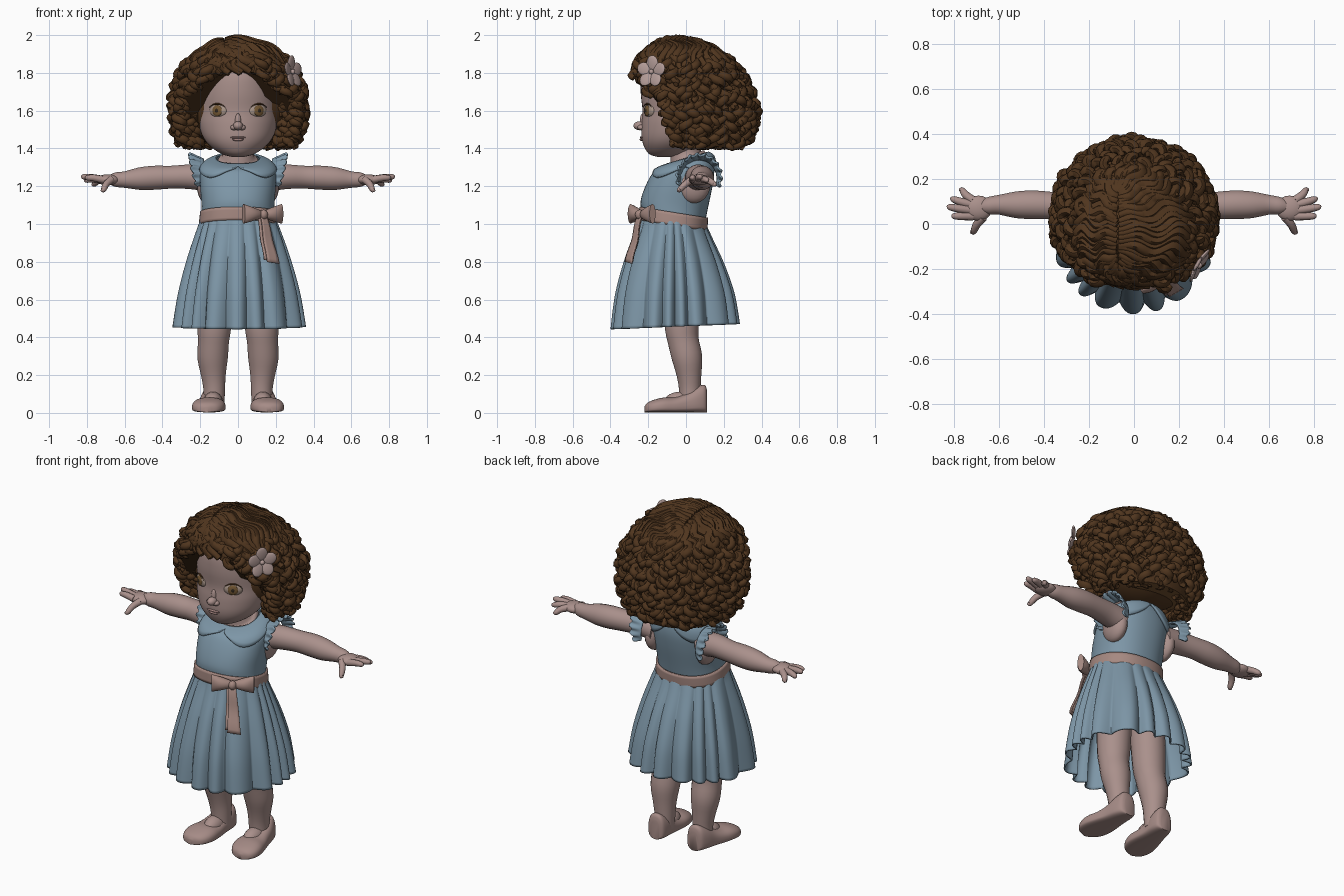
import bpy, bmesh, random
from math import sin, cos, pi, radians, sqrt, copysign
from mathutils import Vector, Matrix

random.seed(4)
old = bpy.data.objects.get("Cube")
if old:
    bpy.data.objects.remove(old, do_unlink=True)


def material(name, *rgb):
    m = bpy.data.materials.new(name)
    m.use_nodes = True
    m.diffuse_color = (*rgb, 1)
    m.node_tree.nodes["Principled BSDF"].inputs["Base Color"].default_value = (*rgb, 1)
    return m


skin = material("skin", .40, .28, .26)
blue = material("dress_blue", .205, .305, .385)
pink = material("sash_pink", .38, .25, .22)
brown = material("hair_brown", .08, .036, .013)
shoe_pink = material("shoe_pink", .38, .26, .24)
petal_pink = material("petal_pink", .45, .33, .31)
eye_white = material("eye_white", .38, .29, .24)
amber = material("iris_amber", .18, .10, .035)
black = material("pupil_black", .03, .02, .012)
lip = material("lip_rose", .37, .23, .215)


def finish(name, bm, mat, thick=0):
    bmesh.ops.recalc_face_normals(bm, faces=bm.faces)
    me = bpy.data.meshes.new(name)
    bm.to_mesh(me)
    bm.free()
    me.materials.append(mat)
    ob = bpy.data.objects.new(name, me)
    bpy.context.collection.objects.link(ob)
    bpy.ops.object.select_all(action='DESELECT')
    ob.select_set(True)
    bpy.context.view_layer.objects.active = ob
    bpy.ops.object.shade_smooth_by_angle(angle=radians(60))
    if thick:
        mod = ob.modifiers.new("thickness", 'SOLIDIFY')
        mod.thickness = thick


def skin_rings(bm, rings, closed=True, caps=True):
    vs = [[bm.verts.new(p) for p in r] for r in rings]
    n = len(vs[0])
    for r, q in zip(vs, vs[1:]):
        for i in range(n if closed else n - 1):
            j = (i + 1) % n
            bm.faces.new((r[i], r[j], q[j], q[i]))
    if caps:
        bm.faces.new(vs[0])
        bm.faces.new(vs[-1])


def surface(name, f, nu, nv, mat, closed=True, caps=True, thick=0):
    bm = bmesh.new()
    du = nu if closed else nu - 1
    skin_rings(bm, [[f(i / du, j / nv) for i in range(nu)] for j in range(nv + 1)], closed, caps)
    finish(name, bm, mat, thick)


def sample(rows, t):
    """Smooth interpolation through rows of numbers."""
    u = t * (len(rows) - 1)
    i = min(int(u), len(rows) - 2)
    f = u - i
    a, b, c, d = (rows[min(max(i + k, 0), len(rows) - 1)] for k in (-1, 0, 1, 2))
    return [q + f / 2 * (r - p + f * (2 * p - 5 * q + 4 * r - s + f * (3 * (q - r) + s - p)))
            for p, q, r, s in zip(a, b, c, d)]


def tube(bm, pts, radii, n=6):
    side, rings = None, []
    for i, p in enumerate(pts):
        t = (pts[min(i + 1, len(pts) - 1)] - pts[max(i - 1, 0)]).normalized()
        side = t.orthogonal() if side is None else side - t * side.dot(t)
        side.normalize()
        up = t.cross(side)
        rings.append([p + radii[i] * (side * cos(2 * pi * k / n) + up * sin(2 * pi * k / n)) for k in range(n)])
    skin_rings(bm, rings)


def limb(bm, rows, n=20, steps=24):
    s = [sample(rows, i / steps) for i in range(steps + 1)]
    tube(bm, [Vector(r[:3]) for r in s], [r[3] for r in s], n)


def blob(bm, loc, size, rot=Matrix(), seg=20):
    mat = Matrix.Translation(loc) @ rot @ Matrix.Diagonal((*size, 1))
    bmesh.ops.create_uvsphere(bm, u_segments=seg, v_segments=seg // 2 + 2, radius=1, matrix=mat)


def body_point(rows, u, t, e=.9):
    """Rows hold height, front y, back y, half width, slope."""
    z, yf, yb, rx, slope = sample(rows, t)
    c, s = cos(2 * pi * u), sin(2 * pi * u)
    dy = (yb - yf) / 2 * copysign(abs(s) ** e, s)
    return Vector((rx * copysign(abs(c) ** e, c), (yf + yb) / 2 + dy, z + slope * dy))


# Head, neck and face
head = [(1.355, -.15, -.06, .03, 0), (1.37, -.195, 0, .085, 0), (1.41, -.222, .06, .145, 0),
        (1.46, -.235, .12, .185, 0), (1.53, -.235, .17, .208, 0), (1.6, -.23, .2, .214, 0),
        (1.7, -.24, .2, .208, 0), (1.8, -.232, .18, .18, 0), (1.88, -.18, .13, .12, 0), (1.91, -.05, .03, .02, 0)]
surface("head", lambda u, t: body_point(head, u, t, 1), 48, 40, skin)
bm = bmesh.new()
limb(bm, [(0, .01, 1.28, .12), (0, .01, 1.335, .11), (0, 0, 1.37, .082), (0, 0, 1.46, .08)])
finish("neck", bm, skin)
bm = bmesh.new()
blob(bm, (0, -.244, 1.52), (.026, .034, .024))
blob(bm, (0, -.23, 1.545), (.016, .014, .04))
for s in (1, -1):
    blob(bm, (s * .022, -.236, 1.511), (.018, .021, .015))
finish("nose", bm, skin)
bm = bmesh.new()
blob(bm, (0, -.234, 1.458), (.042, .011, .006))
blob(bm, (0, -.233, 1.447), (.03, .013, .008))
finish("lips", bm, lip)
for s, tag in ((1, "left"), (-1, "right")):
    turn = Matrix.Rotation(s * radians(28), 4, 'Z')
    p, out = Vector((s * .106, -.198, 1.6)), turn @ Vector((0, -1, 0))
    for part, push, size, mat in (("eye", -.004, (.052, .018, .036), eye_white),
                                  ("iris", .009, (.029, .008, .029), amber),
                                  ("pupil", .014, (.011, .005, .012), black)):
        bm = bmesh.new()
        blob(bm, p + out * push, size, turn)
        finish(tag + "_" + part, bm, mat)
    bm = bmesh.new()
    arc = [-1 + k / 6 for k in range(13)]
    tube(bm, [p + out * .008 + turn @ Vector((.05 * a, 0, .003 + .033 * sqrt(1 - a * a * .9))) for a in arc],
         [.005 * (1.1 - abs(a)) for a in arc])
    finish(tag + "_lashes", bm, brown)

# Dress: bodice, collar, skirt and sash
bodice = [(1.03, -.235, .1, .193, -.16), (1.1, -.24, .115, .193, -.12), (1.2, -.215, .14, .2, 0),
          (1.28, -.175, .15, .198, .05), (1.325, -.14, .14, .165, .2), (1.345, -.1, .11, .11, .3)]
surface("bodice", lambda u, t: body_point(bodice, u, t), 64, 30, blue, caps=False)


def collar(u, t):
    c, s = abs(cos(2 * pi * u)), abs(sin(2 * pi * u))
    drop = .1 + .57 * c ** .5 * (.4 + .6 * s)
    p = body_point(bodice, u, 1 - t * drop)
    return Vector((p.x * 1.06, p.y * 1.06 + .003, p.z + .007))


surface("collar", collar, 120, 8, blue, caps=False, thick=.012)
skirt = [(1.04, -.232, .1, .195, -.16), (.95, -.265, .14, .232, -.12), (.8, -.325, .205, .285, -.06),
         (.63, -.375, .258, .332, 0), (.457, -.4, .286, .362, .04)]


def pleated(u, t):
    p = body_point(skirt, u, t, 1)
    wave = abs(sin(18 * pi * u + .8 * sin(6 * pi * u) + .7 * sin(10 * pi * u)))
    k = 1 - (.03 + .11 * t) * min(1, t * 5) * (1 - wave) ** 1.2
    return Vector((p.x * k, -.06 + (p.y + .06) * k, p.z))


surface("skirt", pleated, 300, 30, blue, caps=False, thick=.008)
band = [(.992, -.248, .112, .207, -.16), (1.025, -.248, .115, .205, -.16), (1.062, -.247, .117, .201, -.16)]
surface("sash", lambda u, t: body_point(band, u, t), 64, 4, pink, caps=False, thick=.01)

# Bow and ribbon tail
knot, along, away = Vector((.13, -.235, 1.05)), Vector((.87, .5, 0)), Vector((.5, -.87, 0))
for s in (1, -1):
    def loop(u, t):
        a = 2 * pi * u
        return (knot + along * s * .116 * t + away * ((.012 + .02 * sin(pi * t * .9)) * cos(a))
                + Vector((0, 0, (.014 + .038 * t ** .8) * sin(a) + .004 * t)))
    surface("bow_loop", loop, 20, 10, pink)
bm = bmesh.new()
blob(bm, knot + away * .012, (.022, .024, .026))
finish("bow_knot", bm, pink)
for lean in (0, .012):
    surface("ribbon_tail", lambda u, t: knot + along * ((u - .5) * (.04 + .035 * t) + .015 * t - lean)
            + away * (.014 - lean + .075 * t + .004 * sin(9 * t)) + Vector((0, 0, -.25 * t - .01 * u + lean * t)),
            5, 12, pink, closed=False, caps=False, thick=.006)

# Arms, hands, sleeves, legs and shoes
shoe = [(.112, .03, .11), (.1, .05, .145), (.06, .062, .135), (0, .068, .1), (-.06, .079, .08),
        (-.12, .088, .078), (-.17, .081, .066), (-.205, .056, .05), (-.22, .015, .03)]
for s, tag in ((1, "left"), (-1, "right")):
    bm = bmesh.new()
    limb(bm, [(s * x, y, z, r) for x, y, z, r in (
        (.15, .06, 1.24, .07), (.25, .065, 1.25, .066), (.35, .08, 1.248, .061), (.44, .085, 1.245, .064),
        (.52, .085, 1.24, .06), (.6, .085, 1.235, .044), (.65, .08, 1.235, .038), (.69, .075, 1.235, .02))])
    blob(bm, (s * .168, .04, 1.205), (.05, .088, .095))
    blob(bm, (s * .69, .07, 1.234), (.062, .056, .029))
    for y0, x, y, z in ((.035, .81, .035, 1.245), (.06, .83, .075, 1.25), (.085, .815, .11, 1.232),
                        (.105, .775, .15, 1.21), (.03, .725, -.035, 1.18)):
        start = .67 if y < 0 else .715
        limb(bm, [(s * start, y0, 1.235, .02), (s * (start + x) / 2, (y0 + y) / 2, (1.243 + z) / 2, .018),
                  (s * (x - .012), y, z, .014), (s * x, y, z, .005)], 10, 8)
    finish(tag + "_arm", bm, skin)

    def ruffle(u, t):
        a = -.35 + (pi + .7) * u
        swell = sin(pi * (u * .84 + .08)) ** .5
        r = .106 + t * (.008 + .02 * swell) + t * .006 * cos(19 * a)
        return Vector((s * (.18 + .075 * t * swell + .008 * t * sin(19 * a)), .07 + r * cos(a) * .95, 1.24 + r * sin(a)))
    surface(tag + "_sleeve_ruffle", ruffle, 90, 8, blue, closed=False, caps=False, thick=.01)

    bm = bmesh.new()
    limb(bm, [(s * x, y, z, r) for x, y, z, r in (
        (.1, -.03, .85, .1), (.12, -.025, .6, .096), (.126, -.022, .45, .09), (.13, -.014, .38, .083),
        (.134, .006, .29, .081), (.13, .016, .2, .066), (.126, .02, .13, .058), (.126, .022, .05, .055))])
    blob(bm, (s * .132, -.03, .06), (.05, .085, .052))
    finish(tag + "_leg", bm, skin)

    def upper(u, t):
        y, w, h = sample(shoe, t)
        c, v = cos(2 * pi * u), sin(2 * pi * u)
        z = h * (.35 + (.65 * v ** .8 if v > 0 else -.35 * abs(v) ** .5))
        lean = .13 + .033 * (.1 - y) / .3
        return Vector((s * (lean + w * copysign(abs(c) ** .8, c)), y, z + .003))
    surface(tag + "_shoe", upper, 36, 30, shoe_pink)

# Hair: shell, parted crown strands and tiers of hanging curls
edge = [(z,) for z in (1.86, 1.84, 1.78, 1.71, 1.66, 1.49, 1.43, 1.42, 1.41, 1.4, 1.4, 1.4, 1.4)]
base, dome, wide, deep = 1.62, .355, .338, .325


def hairline(phi):
    return sample(edge, abs((phi + pi) % (2 * pi) - pi) / pi)[0]


def hair_point(phi, z, k=1):
    h = (z - base) / dome
    r = k * (sqrt(max(0, 1 - h * h)) if h > 0 else 1 - .45 * h * h)
    return Vector((wide * r * sin(phi), .03 - .2 * max(0, z - 1.65) - deep * r * cos(phi), z))


def shell(u, t):
    phi, low = 2 * pi * u, hairline(2 * pi * u)
    return hair_point(phi, low + (base + dome - low) * sin(t * pi / 2))


surface("hair_shell", shell, 72, 24, brown, thick=.03)
bm = bmesh.new()
blob(bm, (0, .07, 1.63), (.3, .255, .24), seg=32)
finish("under_hair", bm, brown)

bm = bmesh.new()
for i in range(54):
    phi, phase = 2 * pi * (i + random.random() * .5) / 54, random.random() * 1.5
    thick, pts = random.uniform(.014, .021), []
    for k in range(21):
        t = k / 20
        q = phi + (.05 + .06 * t) * sin(t * 13 + phase + 2 * sin(phi * 3))
        x = -.07 * (1 - t) + .006 * sin(phi) + wide * .84 * t * sin(q)
        y = -deep * cos(q) * (.5 + .36 * t)
        d = (x / wide) ** 2 + (y / deep) ** 2
        z = base + dome * sqrt(max(.05, 1 - d))
        pts.append(Vector((x, y + .03 - .2 * max(0, z - 1.65), z + .007 * sin(9 * t + phase))))
    tube(bm, pts, [.012 + thick * sin(pi * (k + 2) / 24) for k in range(21)])
finish("crown_strands", bm, brown)


def curl(bm, phi, z, k, length):
    out, tan = Vector((sin(phi), -cos(phi), 0)), Vector((cos(phi), sin(phi), 0))
    phase, spin, r = random.random() * 6, random.choice((1, -1)), random.uniform(.016, .023)
    pts, m = [], 20
    for j in range(m):
        w = spin * 3.2 * pi * j / m + phase
        pts.append(hair_point(phi, z - length * j / m, k) + out * (r * cos(w) + .006) + tan * r * sin(w))
    tube(bm, pts, [.007 + .016 * sin(pi * (j + 2) / (m + 3)) ** .6 for j in range(m)])


bm = bmesh.new()
for row in range(7):
    z = 1.885 - row * .062
    for i in range(32):
        phi = 2 * pi * (i + row % 2 / 2 + random.random() * .3) / 32
        top = z + random.uniform(-.018, .018)
        if top - .085 > hairline(phi) - .02:
            curl(bm, phi, top, random.uniform(.96, 1.03), .105)
finish("curls", bm, brown)

# Curls that follow the hairline, frame the face and fill the underside
bm = bmesh.new()
for i in range(27):
    phi = -1.3 + i * .1
    curl(bm, phi, hairline(phi) + .06, .93, .06)
for s in (1, -1):
    for i in range(6):
        phi = .66 + i * .09
        curl(bm, s * phi, hairline(phi) + .08, .8, .1)
    for row in range(6):
        z = 1.77 - row * .055
        for k in (.73, .82, .91, .99):
            curl(bm, s * (1.02 + row * .05 + .1 * (1 - k)), z, k, .085)
    for z in (1.64, 1.56, 1.5):
        for i in range(5):
            curl(bm, s * (1.3 + i * .11), z, .8 + .045 * i, .1)
for i in range(26):
    curl(bm, 1.5 + (2 * pi - 3) * i / 25, 1.49, .84, .09)
finish("inner_curls", bm, brown)

# Flower clip
bm = bmesh.new()
turn = Vector((.85, -.5, .15)).to_track_quat('Z', 'Y').to_matrix().to_4x4()
middle = Vector((.284, -.18, 1.805))
for i in range(5):
    spin = turn @ Matrix.Rotation(2 * pi * i / 5 + .3, 4, 'Z')
    blob(bm, middle + spin @ Vector((.045, 0, .004)), (.044, .036, .009), spin @ Matrix.Rotation(-.2, 4, 'Y'), 14)
blob(bm, middle + turn @ Vector((0, 0, .008)), (.014, .014, .012), turn, 12)
finish("flower", bm, petal_pink)
